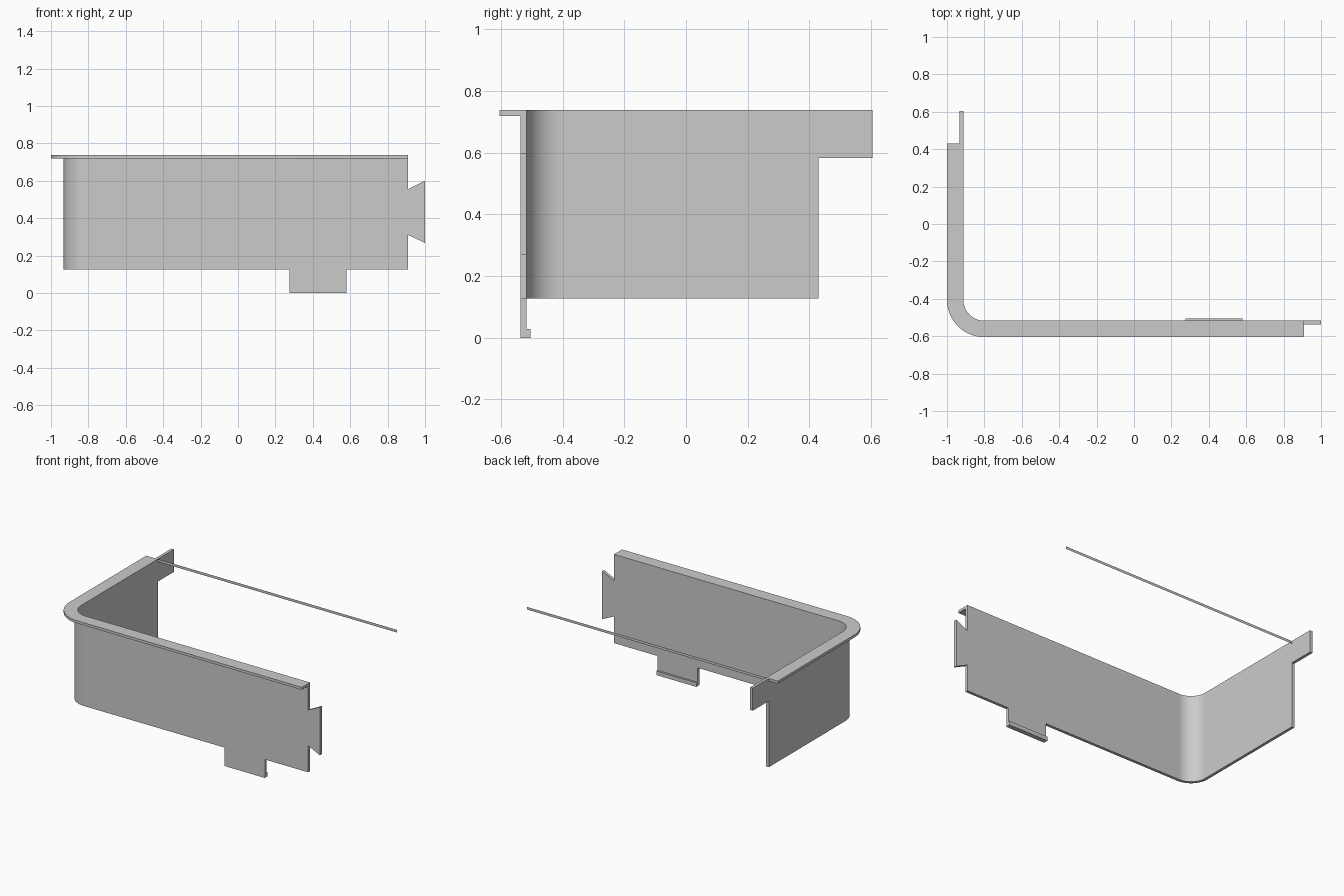
import bpy, bmesh, math
from mathutils import Vector

cube = bpy.data.objects.get("Cube")
if cube:
    bpy.data.objects.remove(cube, do_unlink=True)

grey = bpy.data.materials.new("light_grey")
grey.use_nodes = True
colour = (0.6, 0.6, 0.6, 1)
grey.diffuse_color = colour
grey.node_tree.nodes["Principled BSDF"].inputs["Base Color"].default_value = colour

# Shared dimensions
CX, CY = -0.80, -0.405          # centre of the rounded corner
R_IN, R_WALL, R_RIM = 0.112, 0.132, 0.20
END_X, END_Y = 0.91, 0.43       # free ends of the two walls
BASE, RIM_Z, TOP = 0.127, 0.72, 0.738


def prism(name, points, low, high, axis, smooth=False):
    """Extrude a flat outline between two positions along an axis."""
    def place(p, d):
        v = list(p)
        v.insert("xyz".index(axis), d)
        return Vector(v)
    bm = bmesh.new()
    face = bm.faces.new([bm.verts.new(place(p, low)) for p in points])
    if high != low:
        moved = bmesh.ops.extrude_face_region(bm, geom=[face])["geom"]
        step = place((0, 0), high - low)
        bmesh.ops.translate(bm, vec=step, verts=[g for g in moved if isinstance(g, bmesh.types.BMVert)])
        bmesh.ops.recalc_face_normals(bm, faces=bm.faces)
    mesh = bpy.data.meshes.new(name)
    bm.to_mesh(mesh)
    bm.free()
    mesh.materials.append(grey)
    obj = bpy.data.objects.new(name, mesh)
    bpy.context.collection.objects.link(obj)
    if smooth:
        bpy.ops.object.select_all(action="DESELECT")
        obj.select_set(True)
        bpy.context.view_layer.objects.active = obj
        bpy.ops.object.shade_smooth_by_angle(angle=math.radians(30))
    return obj


def arc(radius, steps=24):
    """Quarter circle from the side wall round to the front wall."""
    angles = [math.pi * (1 + 0.5 * i / steps) for i in range(steps + 1)]
    return [(CX + radius * math.cos(a), CY + radius * math.sin(a)) for a in angles]


# Front wall with dovetail tab and lower tab in one outline
front = [(CX, BASE), (0.275, BASE), (0.275, 0), (0.58, 0), (0.58, BASE), (END_X, BASE),
         (END_X, 0.31), (1, 0.268), (1, 0.60), (END_X, 0.555), (END_X, RIM_Z), (CX, RIM_Z)]
prism("front_wall", front, CY - R_WALL, CY - R_IN, "y")

# Side wall with its raised rear tab
side = [(CY, BASE), (END_Y, BASE), (END_Y, 0.583), (0.605, 0.583), (0.605, TOP),
        (END_Y, TOP), (END_Y, RIM_Z), (CY, RIM_Z)]
prism("side_wall", side, CX - R_WALL, CX - R_IN, "x")

# Rounded corner joining the walls
prism("corner_wall", arc(R_WALL) + arc(R_IN)[::-1], BASE, RIM_Z, "z", smooth=True)

# Flat rim overhanging the outside of both walls
rim = ([(CX - R_RIM, END_Y)] + arc(R_RIM) + [(END_X, CY - R_RIM), (END_X, CY - R_IN)]
       + arc(R_IN)[::-1] + [(CX - R_IN, END_Y)])
prism("top_rim", rim, RIM_Z, TOP, "z", smooth=True)

# Small inward lip at the foot of the lower tab
prism("lower_tab_lip", [(0.275, 0), (0.58, 0), (0.58, 0.028), (0.275, 0.028)],
      CY - R_IN, CY - 0.1, "y")

# Paper-thin strip across the open back
prism("back_strip", [(CX - R_IN, RIM_Z), (END_X, RIM_Z), (END_X, TOP), (CX - R_IN, TOP)],
      END_Y, END_Y, "y")
